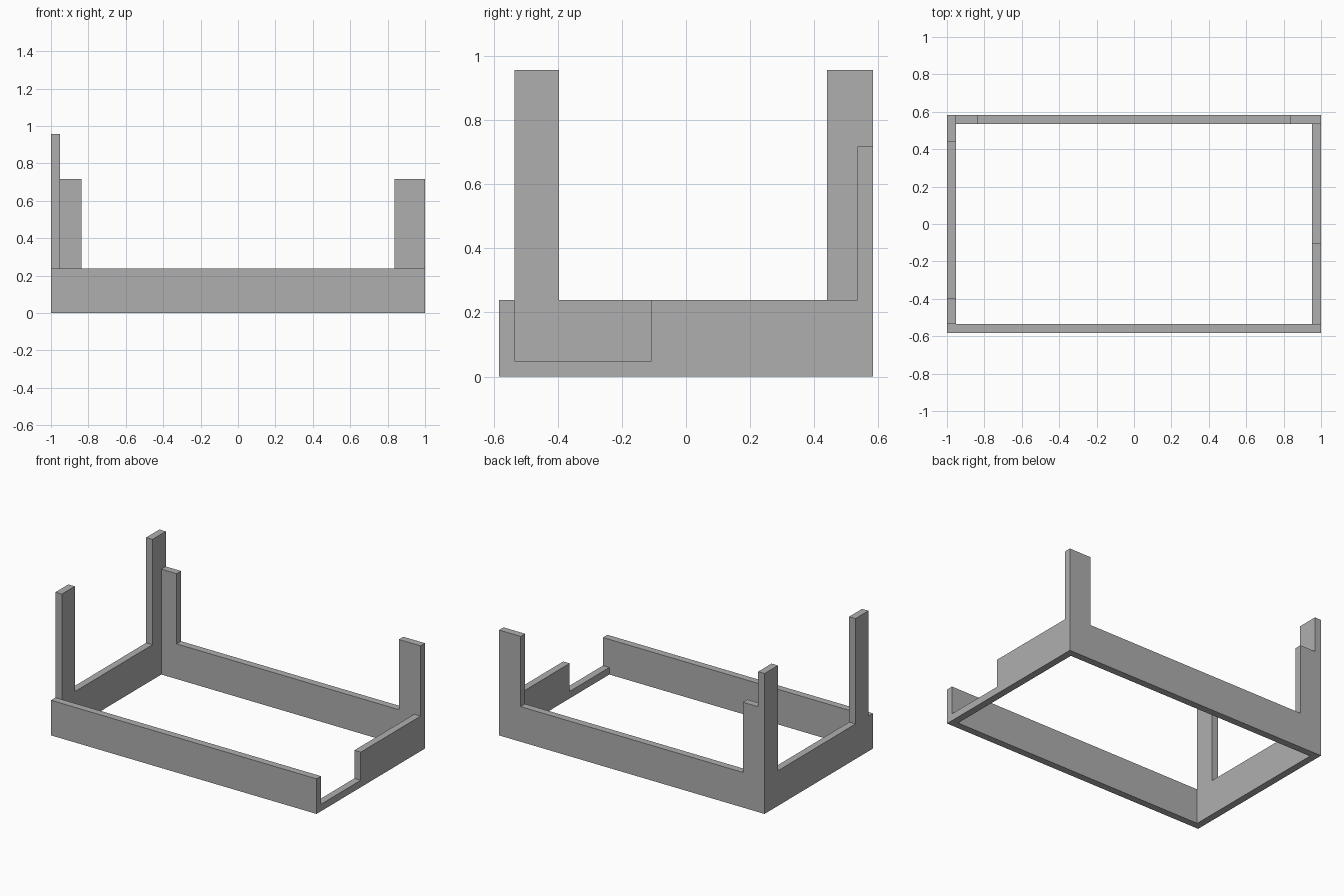
import bpy
import bmesh

if "Cube" in bpy.data.objects:
    bpy.data.objects.remove(bpy.data.objects["Cube"])

# Overall dimensions
T = 0.048          # board thickness
X, Y = 1.0, 0.583  # half width and half depth
RAIL, MID, TALL = 0.239, 0.717, 0.956
XI, YI = X - T, Y - T

grey = bpy.data.materials.new("plain_grey")
grey.use_nodes = True
colour = (0.43, 0.43, 0.43, 1)
grey.diffuse_color = colour
grey.node_tree.nodes["Principled BSDF"].inputs["Base Color"].default_value = colour


def board(name, outline, axis, start):
    """Extrude a (horizontal, height) outline by the board thickness along an axis."""
    def place(h, z):
        return (start, h, z) if axis == "x" else (h, start, z)

    bm = bmesh.new()
    face = bm.faces.new([bm.verts.new(place(h, z)) for h, z in outline])
    side = bmesh.ops.extrude_face_region(bm, geom=[face])["geom"]
    moved = [v for v in side if isinstance(v, bmesh.types.BMVert)]
    shift = (T, 0, 0) if axis == "x" else (0, T, 0)
    bmesh.ops.translate(bm, verts=moved, vec=shift)
    bmesh.ops.recalc_face_normals(bm, faces=bm.faces)
    mesh = bpy.data.meshes.new(name)
    bm.to_mesh(mesh)
    bm.free()
    mesh.materials.append(grey)
    bpy.context.collection.objects.link(bpy.data.objects.new(name, mesh))


def u_outline(a, b, c, d, height):
    """Rail from a to d with an upright at each end (a-b and c-d)."""
    return [(a, 0), (d, 0), (d, height), (c, height),
            (c, RAIL), (b, RAIL), (b, height), (a, height)]


# Plain front board across the full width
board("front_board", [(-X, 0), (X, 0), (X, RAIL), (-X, RAIL)], "y", -Y)

# Back board with two medium uprights
board("back_board", u_outline(-XI, -0.837, 0.837, X, MID), "y", YI)

# Right side board with two tall uprights
board("right_side_board", u_outline(-YI, -0.396, 0.440, Y, TALL), "x", -X)

# Left side board, cut down to a low sill near the front
board("left_side_board",
      [(-YI, 0), (YI, 0), (YI, RAIL), (-0.108, RAIL), (-0.108, T), (-YI, T)],
      "x", XI)
